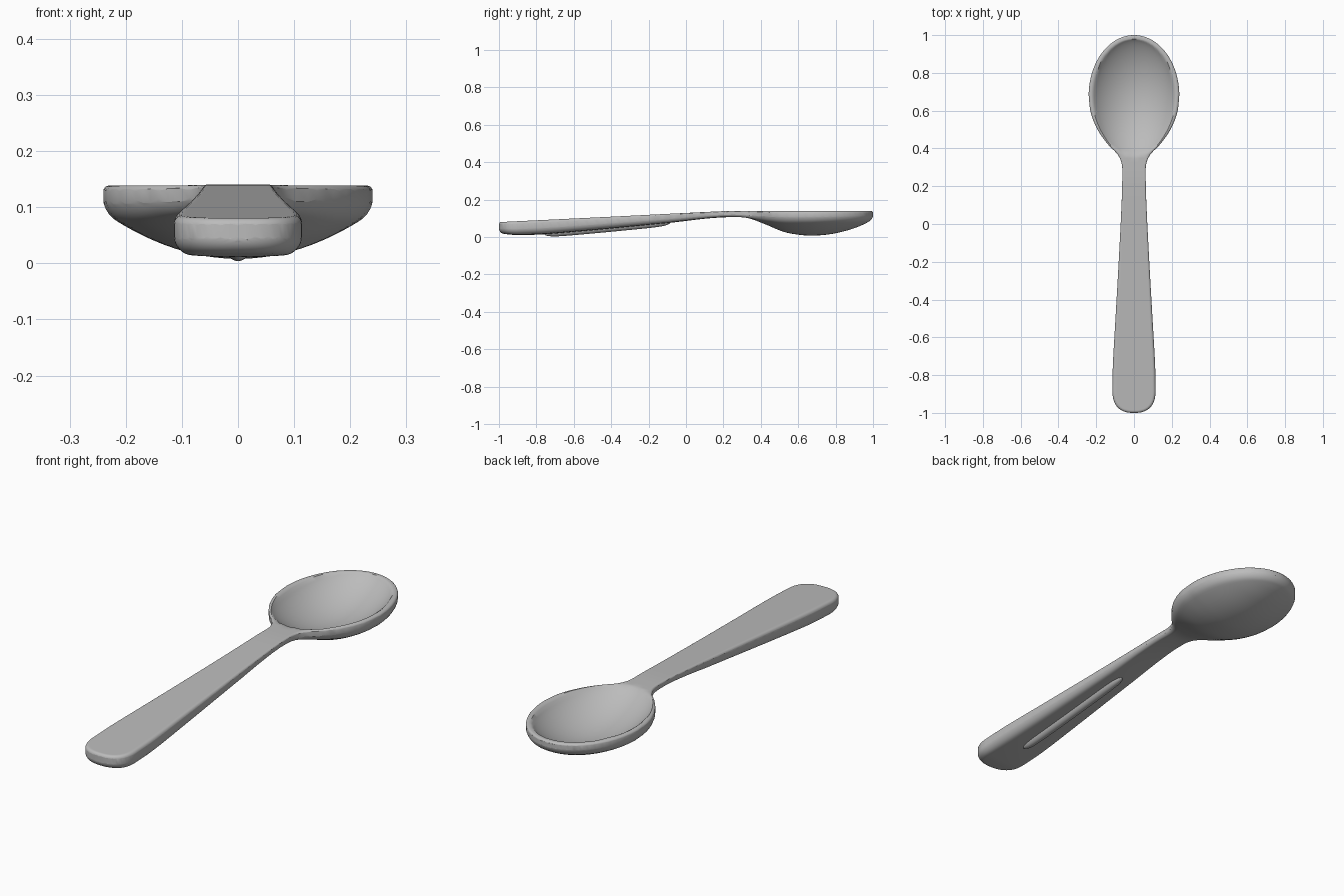
import bpy
import bmesh
import math
from mathutils import Vector, kdtree

default = bpy.data.objects.get("Cube")
if default:
    bpy.data.objects.remove(default)

metal = bpy.data.materials.new("satin grey")
metal.use_nodes = True
grey = (0.5, 0.5, 0.5, 1)
metal.diffuse_color = grey
metal.node_tree.nodes["Principled BSDF"].inputs["Base Color"].default_value = grey


def curve(points):
    """Smooth interpolation through (position, value) points."""
    n = len(points)
    slopes = []
    for i in range(n):
        a, b = points[max(i - 1, 0)], points[min(i + 1, n - 1)]
        slopes.append((b[1] - a[1]) / (b[0] - a[0]))

    def value(y):
        y = min(max(y, points[0][0]), points[-1][0])
        i = 0
        while i < n - 2 and y > points[i + 1][0]:
            i += 1
        (y0, v0), (y1, v1) = points[i], points[i + 1]
        h = y1 - y0
        t = (y - y0) / h
        s = t * t * (3 - 2 * t)
        return (v0 + (v1 - v0) * s + h * t * (1 - t) ** 2 * slopes[i]
                - h * t * t * (1 - t) * slopes[i + 1])
    return value


# Profiles along the length: half width, top, underside middle, underside edge
body_width = curve([(-0.88, 0.114), (-0.75, 0.112), (-0.5, 0.098), (-0.2, 0.081),
                    (0.1, 0.066), (0.25, 0.062), (0.32, 0.065), (0.37, 0.088),
                    (0.42, 0.137), (0.5, 0.193), (0.59, 0.229), (0.68, 0.24)])
top = curve([(-1, 0.08), (-0.4, 0.109), (0.1, 0.134), (0.25, 0.14), (0.4, 0.139), (1, 0.139)])
keel = curve([(-1, 0.02), (-0.9, 0.011), (-0.7, 0.019), (-0.1, 0.075), (0.12, 0.1),
              (0.25, 0.107), (0.33, 0.102), (0.42, 0.07), (0.52, 0.029), (0.6, 0.013),
              (0.68, 0.008), (0.78, 0.017), (0.88, 0.041), (0.95, 0.068), (1, 0.096)])
edge = curve([(-1, 0.022), (-0.9, 0.017), (-0.7, 0.027), (-0.1, 0.08), (0.12, 0.103),
              (0.25, 0.109), (0.4, 0.096), (0.55, 0.09), (1, 0.096)])


def half_width(y):
    if y < -0.88:
        return 0.114 * max(0, 1 - ((-0.88 - y) / 0.12) ** 2.5) ** 0.4
    if y > 0.68:
        return 0.24 * math.sqrt(max(0, 1 - ((y - 0.68) / 0.32) ** 2))
    return body_width(y)


def finish(bm, name):
    bmesh.ops.remove_doubles(bm, verts=bm.verts, dist=0.00005)
    bmesh.ops.recalc_face_normals(bm, faces=bm.faces)
    mesh = bpy.data.meshes.new(name)
    bm.to_mesh(mesh)
    bm.free()
    obj = bpy.data.objects.new(name, mesh)
    bpy.context.collection.objects.link(obj)
    mesh.materials.append(metal)
    bpy.ops.object.select_all(action='DESELECT')
    obj.select_set(True)
    bpy.context.view_layer.objects.active = obj
    bpy.ops.object.shade_smooth_by_angle(angle=math.radians(40))
    return obj


def loft(rings, name):
    bm = bmesh.new()
    loops = [[bm.verts.new(p) for p in ring] for ring in rings]
    for a, b in zip(loops, loops[1:]):
        for i in range(len(a)):
            j = (i + 1) % len(a)
            bm.faces.new((a[i], a[j], b[j], b[i]))
    bm.faces.new(loops[0])
    bm.faces.new(loops[-1])
    return finish(bm, name)


# Outline lookup gives every point its distance from the rounded rim
OUTLINE = 1600
tree = kdtree.KDTree(2 * (OUTLINE + 1))
for i in range(OUTLINE + 1):
    y = -math.cos(math.pi * i / OUTLINE)
    for side in (-1, 1):
        tree.insert((side * half_width(y), y, 0), 2 * i + (side > 0))
tree.balance()


def rounding(distance, radius):
    gap = max(0, radius - distance)
    return radius - math.sqrt(max(0, radius ** 2 - gap ** 2))


def hollow(x, y):
    reach = 0.298 if y > 0.68 else 0.315
    r2 = (x / 0.216) ** 2 + ((y - 0.68) / reach) ** 2
    return 0.105 * max(0, 1 - r2) ** 0.85


# Spoon body: handle, neck and bowl as one continuous loft
STATIONS, ACROSS = 150, 32
rings = []
for i in range(STATIONS + 1):
    y = -math.cos(math.pi * i / STATIONS)
    w = half_width(y)
    upper, lower = [], []
    for k in range(ACROSS + 1):
        u = math.sin(math.pi * (k / ACROSS - 0.5))
        x = u * w
        d = tree.find((x, y, 0))[2]
        thick = top(y) - edge(y)
        z_top = top(y) - hollow(x, y) - rounding(d, 0.22 * thick)
        z_low = keel(y) + (edge(y) - keel(y)) * u * u + rounding(d, 0.45 * thick)
        upper.append(Vector((x, y, z_top)))
        lower.append(Vector((x, y, z_low)))
    rings.append(upper + lower[::-1])
loft(rings, "spoon_body")

# Slim raised rib under the handle
rib = []
for i in range(41):
    t = -math.cos(math.pi * i / 40)
    y = -0.42 + 0.34 * t
    taper = max(0.02, 1 - abs(t) ** 10) ** 0.5
    base = keel(y) + 0.006
    rib.append([Vector((0.022 * taper * math.cos(a), y, base - 0.023 * taper * math.sin(a)))
                for a in (2 * math.pi * k / 20 for k in range(20))])
loft(rib, "handle_rib")
